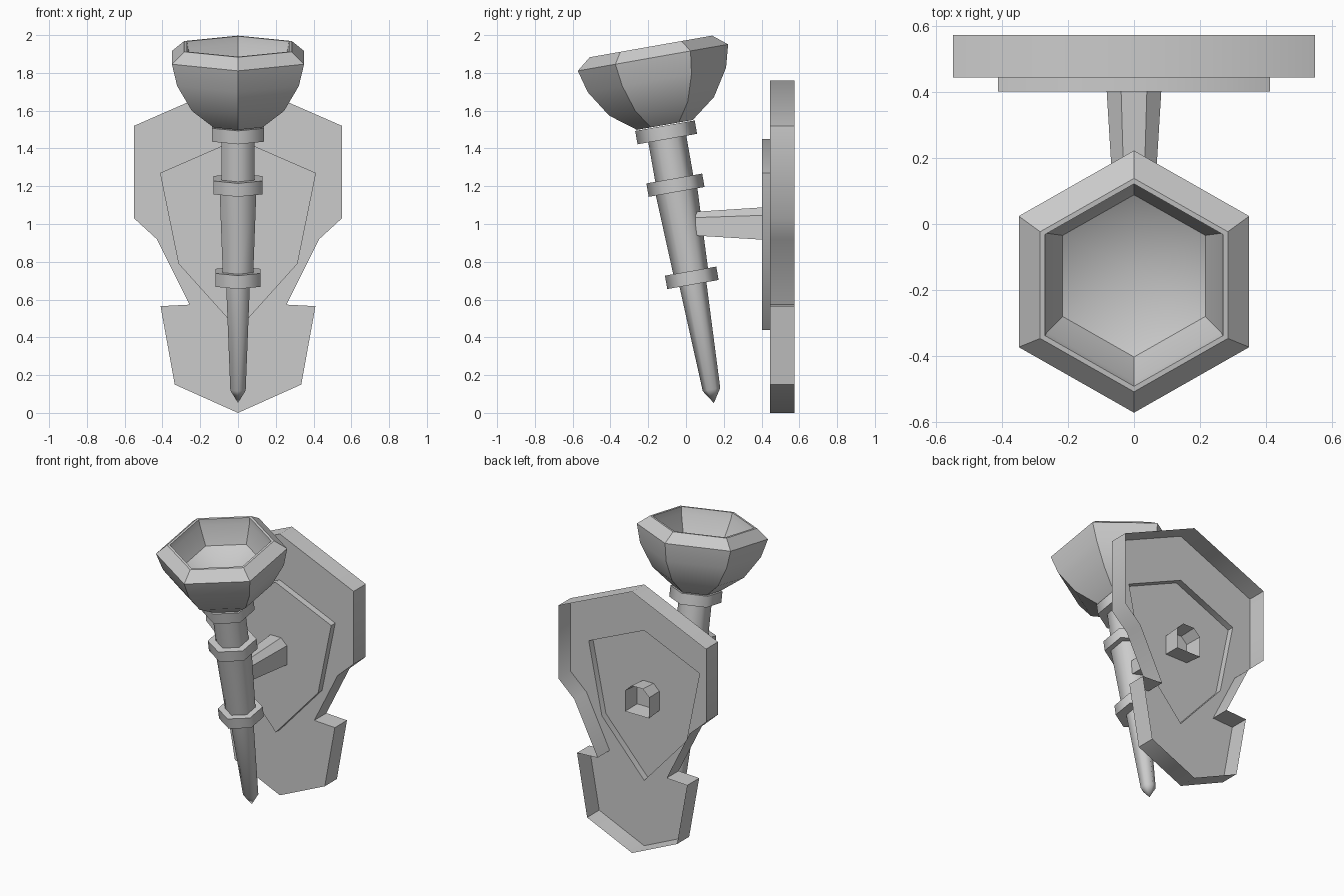
import bpy, bmesh, math
from mathutils import Matrix, Vector

cube = bpy.data.objects.get("Cube")
if cube:
    bpy.data.objects.remove(cube, do_unlink=True)

GREY = (0.6, 0.6, 0.6, 1)
mat = bpy.data.materials.new("plain grey")
mat.use_nodes = True
mat.diffuse_color = GREY
mat.node_tree.nodes["Principled BSDF"].inputs["Base Color"].default_value = GREY


def finish(name, bm, smooth_angle):
    bmesh.ops.recalc_face_normals(bm, faces=bm.faces[:])
    mesh = bpy.data.meshes.new(name)
    bm.to_mesh(mesh)
    bm.free()
    mesh.materials.append(mat)
    ob = bpy.data.objects.new(name, mesh)
    bpy.context.collection.objects.link(ob)
    bpy.ops.object.select_all(action='DESELECT')
    bpy.context.view_layer.objects.active = ob
    ob.select_set(True)
    bpy.ops.object.shade_smooth_by_angle(angle=math.radians(smooth_angle))


def mirrored(half):
    """Close a half outline (x >= 0, top to bottom) across x = 0."""
    return half + [(-x, z) for x, z in reversed(half) if x > 0]


def add_ring(bm, y, outline):
    return [bm.verts.new((x, y, z)) for x, z in outline]


def add_wall(bm, a, b):
    """Join two rings of equal length with quads."""
    for i in range(len(a)):
        j = (i + 1) % len(a)
        bm.faces.new((a[i], a[j], b[j], b[i]))


def ring_edges(bm, ring):
    return [bm.edges.get((ring[i - 1], ring[i])) for i in range(len(ring))]


# Torch axis: origin at the widest rim of the cup, leaning forward
TILT = Matrix.Translation((0, -0.175, 1.881)) @ Matrix.Rotation(math.radians(10), 4, 'X')


def hex_lathe(name, profile, smooth_angle=62):
    """Six-sided turned part; profile is (radius, height along the axis)."""
    bm = bmesh.new()
    rings = []
    for r, s in profile:
        count = 6 if r > 0 else 1
        rings.append([bm.verts.new(TILT @ Vector((r * math.sin(k * math.pi / 3),
                                                  r * math.cos(k * math.pi / 3), s)))
                      for k in range(count)])
    for a, b in zip(rings, rings[1:]):
        for i in range(6):
            j = (i + 1) % 6
            loop = [a[i % len(a)], a[j % len(a)], b[j % len(b)], b[i % len(b)]]
            bm.faces.new(list(dict.fromkeys(loop)))
    for ring in (rings[0], rings[-1]):
        if len(ring) > 1:
            bm.faces.new(ring)
    finish(name, bm, smooth_angle)


# Wall shield: a hollow shell, open at the back, with a raised panel
shield = mirrored([(0, 1.76), (0.55, 1.52), (0.55, 1.03), (0.43, 0.92),
                   (0.257, 0.573), (0.41, 0.565), (0.335, 0.15), (0, 0)])
panel = mirrored([(0, 1.45), (0.413, 1.27), (0.315, 0.79), (0, 0.44)])
bm = bmesh.new()
shield_back, shield_front = (add_ring(bm, y, shield) for y in (0.574, 0.445))
panel_back, panel_front = (add_ring(bm, y, panel) for y in (0.445, 0.402))
add_wall(bm, shield_back, shield_front)
add_wall(bm, panel_back, panel_front)
bm.faces.new(panel_front)
bmesh.ops.triangle_fill(bm, use_beauty=True, use_dissolve=False, normal=(0, -1, 0),
                        edges=ring_edges(bm, shield_front) + ring_edges(bm, panel_back))
finish("wall_shield", bm, 50)

# Tapered bracket arm: a tube with chamfered upper corners, open behind the panel
arm = [(0.04, 0.09), (0.085, 0.047), (0.085, -0.085)]
arm = arm + [(-x, z) for x, z in reversed(arm)]
bm = bmesh.new()
arm_tip, arm_base = (add_ring(bm, y, [(x * k, 1 + z * k) for x, z in arm])
                     for y, k in ((0.05, 0.72), (0.52, 1.06)))
add_wall(bm, arm_tip, arm_base)
bm.faces.new(arm_tip)
finish("bracket_arm", bm, 30)

# Fire cup with bevelled rim and hollow bowl
hex_lathe("cup", [(0.15, -0.362), (0.282, -0.262), (0.372, -0.12), (0.404, 0),
                  (0.329, 0.06), (0.312, 0.06), (0.305, 0.02), (0.25, -0.1),
                  (0, -0.22)], 35)

# Handle sections
hex_lathe("upper_shaft", [(0.102, -0.4), (0.102, -0.69)])
hex_lathe("middle_shaft", [(0.113, -0.69), (0.092, -1.18)])
hex_lathe("lower_shaft", [(0.074, -1.18), (0.047, -1.785), (0, -1.857)])

# Collars
for name, radius, top in (("top_collar", 0.16, -0.366),
                          ("middle_collar", 0.15, -0.65),
                          ("lower_collar", 0.138, -1.148)):
    hex_lathe(name, [(radius, top), (radius, top - 0.072)])
